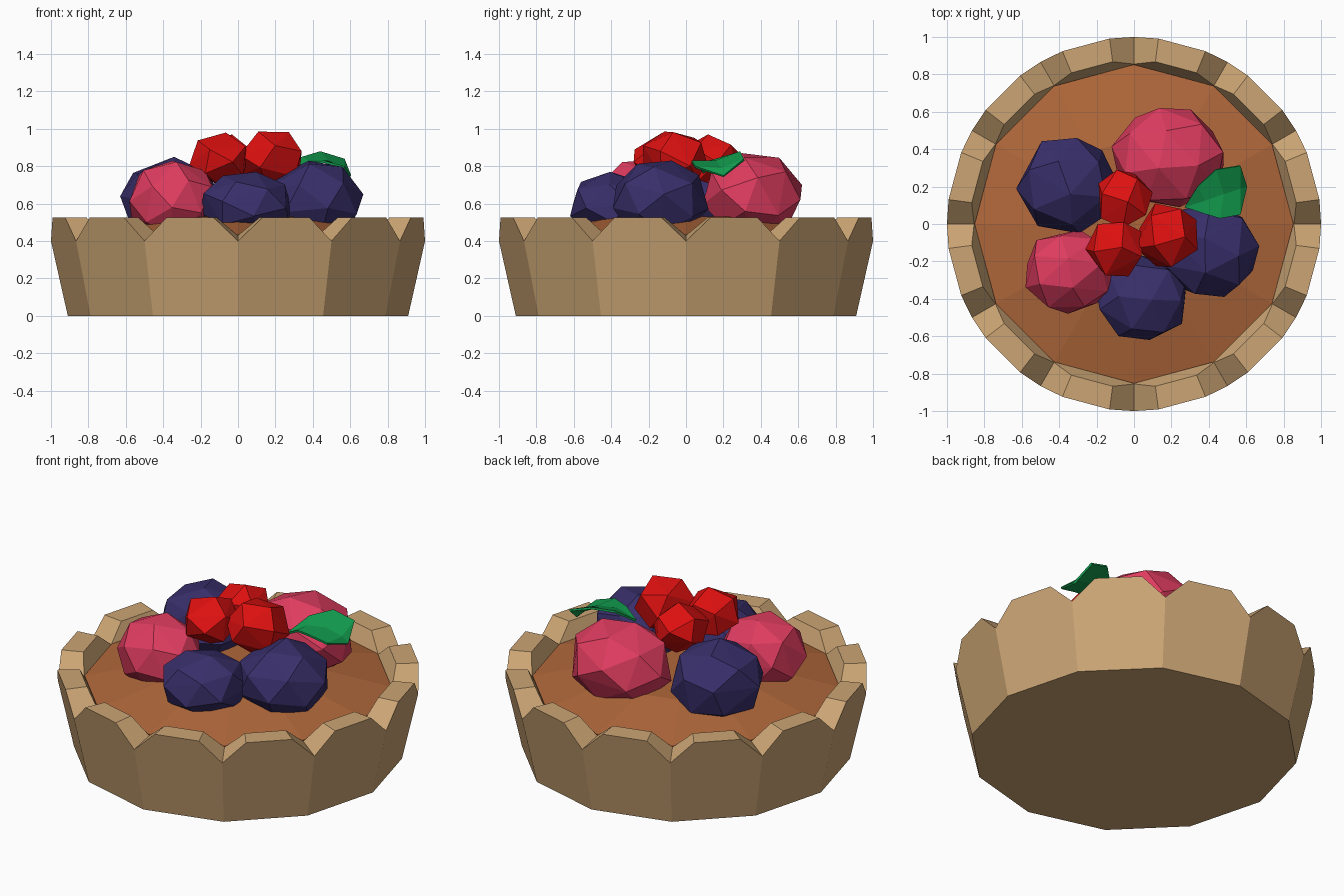
import bpy, bmesh, math, random
from mathutils import Vector, Euler

if "Cube" in bpy.data.objects:
    bpy.data.objects.remove(bpy.data.objects["Cube"])


def material(name, rgb):
    m = bpy.data.materials.new(name)
    m.diffuse_color = (*rgb, 1)
    m.use_nodes = True
    m.node_tree.nodes["Principled BSDF"].inputs["Base Color"].default_value = m.diffuse_color
    return m


TAN = material("baked crust", (0.60, 0.375, 0.175))
BROWN = material("caramel filling", (0.43, 0.135, 0.042))
BLUE = material("dark blue", (0.040, 0.028, 0.145))
PINK = material("raspberry pink", (0.74, 0.045, 0.115))
RED = material("bright red", (0.72, 0.005, 0.005))
GREEN = material("leaf green", (0.006, 0.33, 0.075))


def finish(name, bm, mat, recalc=True):
    if recalc:
        bmesh.ops.recalc_face_normals(bm, faces=bm.faces[:])
    me = bpy.data.meshes.new(name)
    bm.to_mesh(me)
    bm.free()
    me.materials.append(mat)
    ob = bpy.data.objects.new(name, me)
    bpy.context.collection.objects.link(ob)
    return ob


def polar(bm, r, deg, z):
    a = math.radians(deg)
    return bm.verts.new((r * math.cos(a), r * math.sin(a), z))


# crust: twelve flat wall panels, each topped by a trapezoid scallop
N = 12
bm = bmesh.new()
base = [polar(bm, 0.91, 30 * k, 0.0) for k in range(N)]
floor_in = [polar(bm, 0.82, 30 * k, 0.36) for k in range(N)]
outer, inner = [], []
for k in range(N):
    for off, ro, zo, ri, zi in ((0, 1.0, 0.40, 0.855, 0.43),
                                (7.5, 1.0, 0.525, 0.875, 0.525),
                                (22.5, 1.0, 0.525, 0.875, 0.525)):
        outer.append(polar(bm, ro, 30 * k + off, zo))
        inner.append(polar(bm, ri, 30 * k + off, zi))
M = 3 * N
for k in range(N):
    j, i = (k + 1) % N, 3 * k
    n = (i + 3) % M
    bm.faces.new((base[k], base[j], outer[n], outer[i + 2], outer[i + 1], outer[i]))
    bm.faces.new((floor_in[j], floor_in[k], inner[i], inner[i + 1], inner[i + 2], inner[n]))
for i in range(M):
    n = (i + 1) % M
    bm.faces.new((outer[i], outer[n], inner[n], inner[i]))
bm.faces.new(base[::-1])
bm.faces.new(floor_in)
finish("crust", bm, TAN)

# filling: shallow twelve-sided dome
bm = bmesh.new()
rings = [[polar(bm, r, 30 * k, z) for k in range(N)]
         for r, z in ((0.84, 0.37), (0.852, 0.435), (0.45, 0.53))]
for a, b in zip(rings, rings[1:]):
    for k in range(N):
        j = (k + 1) % N
        bm.faces.new((a[k], a[j], b[j], b[k]))
bm.faces.new(rings[0][::-1])
bm.faces.new(rings[-1])
finish("filling", bm, BROWN)


# fruit: faceted convex lump fitted to a bounding box
def fruit(name, mat, lo, hi, points, seed):
    rng = random.Random(seed)
    rot = Euler([rng.uniform(0, 6.28) for _ in range(3)]).to_matrix()
    pts = []
    for i in range(points):
        z = 1 - (2 * i + 1) / points
        a = i * 2.39996
        s = math.sqrt(1 - z * z)
        pts.append(rot @ Vector((s * math.cos(a), s * math.sin(a), z)))
    bm = bmesh.new()
    mn = [min(p[c] for p in pts) for c in range(3)]
    mx = [max(p[c] for p in pts) for c in range(3)]
    for p in pts:
        bm.verts.new([lo[c] + (p[c] - mn[c]) / (mx[c] - mn[c]) * (hi[c] - lo[c])
                      for c in range(3)])
    bmesh.ops.convex_hull(bm, input=bm.verts[:])
    finish(name, bm, mat)


fruit("blueberry_back", BLUE, (-0.63, -0.05, 0.40), (-0.09, 0.46, 0.85), 22, 1)
fruit("blueberry_right", BLUE, (0.15, -0.39, 0.42), (0.67, 0.12, 0.83), 22, 2)
fruit("blueberry_front", BLUE, (-0.20, -0.62, 0.42), (0.28, -0.16, 0.77), 22, 3)
fruit("pink_berry_back", PINK, (-0.12, 0.09, 0.42), (0.48, 0.62, 0.87), 24, 4)
fruit("pink_berry_left", PINK, (-0.58, -0.48, 0.42), (-0.10, -0.03, 0.83), 24, 5)
fruit("cherry_back", RED, (-0.19, -0.02, 0.69), (0.10, 0.29, 0.97), 14, 6)
fruit("cherry_left", RED, (-0.26, -0.28, 0.69), (0.05, 0.01, 0.98), 14, 7)
fruit("cherry_right", RED, (0.01, -0.23, 0.69), (0.34, 0.11, 0.985), 14, 8)

# leaf: arched blade folded along its midrib
left = [(0.34, 0.20, 0.85), (0.44, 0.29, 0.88), (0.57, 0.31, 0.84)]
mid = [(0.38, 0.125, 0.83), (0.48, 0.16, 0.83), (0.57, 0.19, 0.79)]
right = [(0.36, 0.06, 0.82), (0.46, 0.03, 0.83), (0.57, 0.05, 0.80)]
bm = bmesh.new()
start, tip = bm.verts.new((0.27, 0.09, 0.77)), bm.verts.new((0.605, 0.20, 0.75))
L, C, R = [[bm.verts.new(p) for p in row] for row in (left, mid, right)]
for a, b in ((C, L), (R, C)):
    bm.faces.new((start, a[0], b[0]))
    bm.faces.new((a[2], tip, b[2]))
    for i in range(2):
        bm.faces.new((a[i], a[i + 1], b[i + 1], b[i]))
leaf = finish("leaf", bm, GREEN, recalc=False)
solid = leaf.modifiers.new("thickness", 'SOLIDIFY')
solid.thickness = 0.012
